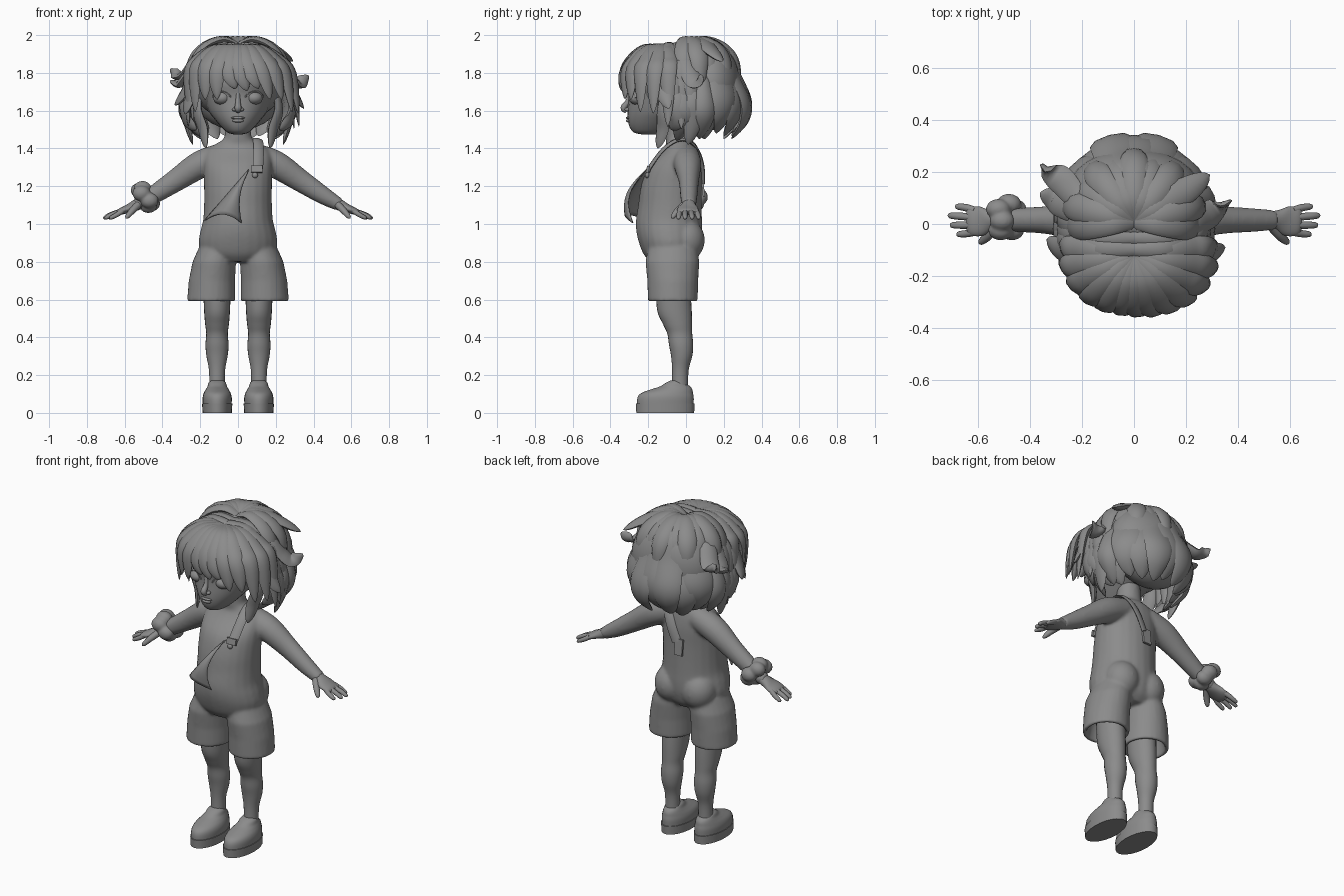
import bpy, bmesh, math
from mathutils import Vector, Matrix

cube = bpy.data.objects.get("Cube")
if cube:
    bpy.data.objects.remove(cube)

grey = bpy.data.materials.new("plain_grey")
grey.use_nodes = True
grey.diffuse_color = (0.26, 0.26, 0.26, 1)
grey.node_tree.nodes["Principled BSDF"].inputs["Base Color"].default_value = (0.26, 0.26, 0.26, 1)


def finish(name, bm, angle=50):
    bmesh.ops.recalc_face_normals(bm, faces=bm.faces)
    mesh = bpy.data.meshes.new(name)
    bm.to_mesh(mesh)
    bm.free()
    mesh.materials.append(grey)
    mesh.shade_smooth()
    mesh.set_sharp_from_angle(angle=math.radians(angle))
    ob = bpy.data.objects.new(name, mesh)
    bpy.context.scene.collection.objects.link(ob)
    return ob


def blend(ob, size, steps):
    """Fuse overlapping pieces into one smooth skin."""
    mod = ob.modifiers.new("blend", 'REMESH')
    mod.mode = 'VOXEL'
    mod.voxel_size = size
    mod.use_smooth_shade = True
    mod = ob.modifiers.new("soften", 'SMOOTH')
    mod.factor = .5
    mod.iterations = steps


def spline(pts, k=4):
    """Smooth curve through tuples of any length."""
    out = []
    for i in range(len(pts) - 1):
        a, b, c, d = (pts[max(i - 1, 0)], pts[i], pts[i + 1], pts[min(i + 2, len(pts) - 1)])
        for j in range(k):
            t = j / k
            out.append(tuple(q + t / 2 * (r - p + t * (2 * p - 5 * q + 4 * r - s + t * (3 * (q - r) + s - p)))
                             for p, q, r, s in zip(a, b, c, d)))
    return out + [tuple(pts[-1])]


def loft(bm, pts, ref=None, level=False, n=24):
    """Skin rings (x, y, z, width, depth); ref gives the depth direction."""
    rings = []
    for i, p in enumerate(pts):
        c = Vector(p[:3])
        t = Vector(pts[min(i + 1, len(pts) - 1)][:3]) - Vector(pts[max(i - 1, 0)][:3])
        t = Vector((0, 0, 1)) if level else t.normalized()
        r = ref(c) if ref else Vector((0, 1, 0))
        b = r.cross(t).normalized()
        a = t.cross(b)
        rings.append([bm.verts.new(c + b * p[3] * math.cos(w) + a * p[4] * math.sin(w))
                      for w in (math.tau * j / n for j in range(n))])
    for lo, hi in zip(rings, rings[1:]):
        for j in range(n):
            bm.faces.new((lo[j], lo[(j + 1) % n], hi[(j + 1) % n], hi[j]))
    bm.faces.new(rings[0][::-1])
    bm.faces.new(rings[-1])


def column(bm, rows, x=0, k=4):
    """Upright loft from rows (z, y, width, depth)."""
    loft(bm, spline([(x, y, z, a, b) for z, y, a, b in rows], k), level=True)


def ball(bm, c, r):
    m = Matrix.Translation(c) @ Matrix.Diagonal((*r, 1))
    bmesh.ops.create_uvsphere(bm, u_segments=24, v_segments=16, radius=1, matrix=m)


# Body: torso, neck, arms and shorts blended into one skin
bm = bmesh.new()
column(bm, [(.8, -.08, .13, .11), (.84, -.08, .19, .145), (.9, -.083, .208, .166), (.96, -.088, .2, .175),
            (1.02, -.09, .185, .175), (1.1, -.085, .18, .168), (1.2, -.078, .18, .16), (1.3, -.06, .181, .142),
            (1.38, -.03, .172, .1), (1.42, -.025, .125, .08), (1.45, -.04, .078, .068), (1.5, -.045, .068, .066),
            (1.57, -.05, .068, .066)])
for s in (1, -1):
    ball(bm, (s * .09, 0, .915), (.1, .1, .11))
    loft(bm, spline([(s * .08, 0, 1.36, .07, .07), (s * .2, .008, 1.315, .073, .073), (s * .33, .015, 1.23, .06, .054),
                     (s * .45, .015, 1.152, .048, .046), (s * .54, .015, 1.1, .034, .038)]))
    loft(bm, [(s * x, y, z, a, b) for x, y, z, a, b in (
        (.105, -.07, .88, .1, .13), (.126, -.072, .8, .115, .143), (.138, -.07, .7, .123, .135),
        (.142, -.07, .59, .128, .132), (.142, -.07, .59, .108, .11), (.128, -.07, .7, .1, .1))], level=True)
blend(finish("body_and_shorts", bm), .009, 8)

for s, side in ((1, "left"), (-1, "right")):
    # Hand: palm, four fingers and thumb
    bm = bmesh.new()
    up = lambda c: Vector((0, 0, 1))
    palm = [(.5, .015, 1.122, .034, .034), (.54, .015, 1.1, .036, .03), (.585, .01, 1.08, .056, .022),
            (.625, .012, 1.065, .055, .017), (.64, .012, 1.059, .045, .01)]
    loft(bm, spline([(s * p[0],) + p[1:] for p in palm]), up)
    for y, tip in ((.058, .685), (.028, .713), (-.004, .705), (-.034, .68)):
        f = [(s * .61, y * .9, 1.07, .014, .014), (s * (tip - .04), y * 1.08, 1.05, .014, .013),
             (s * (tip - .008), y * 1.15, 1.033, .011, .01), (s * tip, y * 1.15, 1.028, .003, .003)]
        loft(bm, spline(f), up, n=12)
    f = [(s * .53, -.01, 1.1, .02, .02), (s * .56, -.045, 1.07, .018, .017),
         (s * .585, -.068, 1.04, .013, .012), (s * .592, -.075, 1.03, .003, .003)]
    loft(bm, spline(f), up, n=12)
    finish(side + "_hand", bm)

    # Leg with knee and calf
    bm = bmesh.new()
    column(bm, [(.72, -.07, .075, .088), (.55, -.062, .069, .092), (.47, -.045, .063, .077), (.42, -.033, .057, .066),
                (.36, -.026, .061, .064), (.3, -.023, .056, .056), (.22, -.03, .042, .043), (.1, -.032, .042, .044)],
           s * .111)
    finish(side + "_leg", bm)

    # Shoe: sole, upper and tongue
    bm = bmesh.new()
    column(bm, [(0, -.11, .078, .153), (.05, -.11, .08, .156)], s * .11, 1)
    finish(side + "_sole", bm)
    bm = bmesh.new()
    column(bm, [(.04, -.11, .076, .15), (.08, -.108, .077, .149), (.105, -.1, .071, .137), (.125, -.075, .06, .108),
                (.14, -.058, .052, .08), (.16, -.055, .045, .05), (.172, -.055, .03, .025)], s * .11)
    finish(side + "_shoe", bm)

    # Eye with a rim of eyelid
    bm = bmesh.new()
    ball(bm, (s * .085, -.258, 1.667), (.046, .046, .036))
    finish(side + "_eye", bm)
    bm = bmesh.new()
    rim = [(s * .085 + .045 * math.cos(w), -.28 + .016 * s * math.cos(w), 1.668 + .034 * math.sin(w), .006, .008)
           for w in (math.pi * j / 12 for j in range(13))]
    loft(bm, rim, n=8)
    finish(side + "_eyelid", bm)

# Head with nose and lips
bm = bmesh.new()
column(bm, [(1.474, -.19, .02, .04), (1.484, -.19, .055, .085), (1.51, -.175, .085, .122), (1.55, -.15, .12, .158),
            (1.6, -.11, .157, .2), (1.68, -.09, .186, .216), (1.76, -.08, .2, .238), (1.85, -.07, .17, .2),
            (1.92, -.07, .08, .1)])
finish("head", bm)
bm = bmesh.new()
loft(bm, spline([(0, -.293, 1.7, .012, .014), (0, -.306, 1.65, .013, .014),
                 (0, -.33, 1.615, .018, .017), (0, -.314, 1.597, .012, .012)]), n=16)
for s in (1, -1):
    ball(bm, (s * .019, -.31, 1.606), (.012, .015, .01))
finish("nose", bm)
bm = bmesh.new()
ball(bm, (0, -.304, 1.562), (.036, .014, .008))
ball(bm, (0, -.302, 1.547), (.03, .016, .01))
finish("lips", bm)

# Hanging bib corner
bm = bmesh.new()
top, left, mid, right = (Vector(p) for p in ((.065, -.2, 1.3), (-.18, -.19, 1.02), (-.09, -.4, 1.09), (.02, -.285, 1.005)))
N = 12
grid = []
for i in range(N + 1):
    u = .04 + .96 * i / N
    row = []
    for j in range(N + 1):
        v = j / N
        edge = left * (1 - v) ** 2 + mid * 2 * v * (1 - v) + right * v * v
        p = top.lerp(edge, u)
        wave = math.sin(math.pi * u)
        p += Vector((-.03 * v, -.06 * (.35 + .65 * v), 0)) * wave
        row.append(bm.verts.new(p))
    grid.append(row)
for a, b in zip(grid, grid[1:]):
    for j in range(N):
        bm.faces.new((a[j], a[j + 1], b[j + 1], b[j]))
finish("bib_flap", bm).modifiers.new("cloth", 'SOLIDIFY').thickness = .008

# Shoulder strap, buckle, button and back tab
bm = bmesh.new()
strap = [(.0, .09, 1.22), (.04, .087, 1.31), (.075, .062, 1.39), (.098, .01, 1.44), (.105, -.05, 1.442),
         (.11, -.12, 1.395), (.106, -.185, 1.31), (.1, -.2, 1.28)]
loft(bm, spline([p + (.028, .008) for p in strap]), lambda c: c - Vector((.08, -.05, 1.3)), n=8)
finish("strap", bm, 30)
bm = bmesh.new()
for c, size, tilt in (((.1, -.203, 1.29), (.06, .014, .035), -.25), ((-.015, .09, 1.19), (.052, .012, .095), .12)):
    m = Matrix.Translation(c) @ Matrix.Rotation(tilt, 4, 'X') @ Matrix.Diagonal((*size, 1))
    bmesh.ops.create_cube(bm, size=1, matrix=m)
finish("buckle_and_back_tab", bm, 30)
bm = bmesh.new()
ball(bm, (.09, -.205, 1.258), (.015, .012, .015))
finish("button", bm)

# Gathered wrist band
bm = bmesh.new()
for j in range(7):
    w = math.tau * j / 7
    q = Vector((-.49, .024, 1.143)) + .052 * (math.cos(w) * Vector((0, 1, 0)) + math.sin(w) * Vector((-.5, 0, .85)))
    ball(bm, q + Vector((.01 * (-1) ** j, 0, 0)), (.048, .04, .042))
blend(finish("wrist_band", bm), .007, 4)

# Hair mass beneath the locks
bm = bmesh.new()
ball(bm, (0, -.06, 1.75), (.25, .215, .2))
ball(bm, (0, .13, 1.73), (.255, .16, .235))
finish("hair_base", bm)


def lock(bm, pts, width, thick=.026):
    """Flat strand that swells, then tapers to a point."""
    path = spline([tuple(p) for p in pts], 6)
    out = []
    for i, p in enumerate(path):
        s = i / (len(path) - 1)
        f = max((.35 + .95 * s) * (1 - s ** 2.5) ** .85, .02)
        out.append(p + (width * f * 1.4, thick * min(1, f * 1.4)))
    loft(bm, out, lambda c: c - Vector((0, 0, 1.5)), n=8)


# Fringe radiating from the crown and sweeping aside
bm = bmesh.new()
for i in range(15):
    deg = -112 + 16 * i
    a = math.radians(deg)
    d = Vector((math.sin(a), -math.cos(a), 0))
    R = .215 + .062 * d.x ** 2
    o = Vector((0, -.125, 0))
    low = 1.735 - .15 * (abs(deg) / 80) ** 1.3 - .03 * (i % 2)
    side = Vector((.04, 0, 0)) if deg > -30 else Vector((.01, 0, 0))
    lock(bm, [o + d * R * f + side * g + Vector((0, 0, z)) for f, g, z in (
        (0, 0, 1.935), (.45, 0, 1.93), (.8, .1, 1.865), (.97, .5, 1.79), (1, 1.2, low))], .056)
finish("fringe", bm)

# Back hair: a long lower tier and a short upper tier
bm = bmesh.new()
for i in range(11):
    a = math.radians(-100 + 20 * i)
    d = Vector((math.sin(a), math.cos(a), 0))
    R = .26 - .016 * (i % 2)
    o = Vector((0, .07, 0))
    lock(bm, [o + d * R * f + Vector((0, 0, z + .015 * (i % 3))) for f, z in (
        (.1, 1.92), (.55, 1.9), (.78, 1.77), (1.0, 1.64), (.96, 1.54), (.7, 1.45))], .085)
finish("back_hair", bm)
bm = bmesh.new()
for i in range(11):
    a = math.radians(-95 + 19 * i)
    d = Vector((math.sin(a), math.cos(a), 0))
    R = .235 + .02 * (i % 2)
    lock(bm, [d * R * f + Vector((0, .01, z)) for f, z in (
        (0, 1.95), (.35, 1.976), (.75, 1.935), (1, 1.85), (1.08, 1.7))], .055, .024)
finish("crown_hair", bm)

# Side hair: swept bands, cheek locks and lower locks
bm = bmesh.new()
for s in (1, -1):
    for y in (-.1, -.055, -.01):
        lock(bm, [(0, y, 1.945), (s * .12, y, 1.935), (s * .215, y + .01, 1.85),
                  (s * .27, y + .03, 1.74), (s * .29, y + .05, 1.58)], .055)
    lock(bm, [(s * .19, -.1, 1.76), (s * .215, -.12, 1.61), (s * .185, -.125, 1.5), (s * .17, -.15, 1.4)], .042, .018)
    for y, x, z in ((-.03, .16, 1.44), (.03, .24, 1.42), (.09, .2, 1.45), (-.06, .22, 1.5)):
        lock(bm, [(s * .23, y, 1.8), (s * .285, y + .01, 1.66), (s * .275, y + .01, 1.56), (s * x, y - .02, z)], .055, .022)
finish("side_hair", bm)

# Flicked tips
bm = bmesh.new()
for tip in ([(.03, -.03, 1.95), (.2, -.01, 1.89), (.28, .03, 1.78), (.32, .06, 1.745), (.375, .09, 1.785)],
            [(-.05, .02, 1.95), (-.2, .09, 1.89), (-.27, .16, 1.8), (-.31, .19, 1.78), (-.36, .225, 1.82)],
            [(-.05, -.02, 1.95), (-.2, .04, 1.88), (-.28, .08, 1.77), (-.31, .1, 1.74), (-.36, .12, 1.76)],
            [(.08, -.2, 1.9), (.2, -.17, 1.83), (.27, -.13, 1.73), (.35, -.09, 1.61)],
            [(-.1, -.15, 1.92), (-.22, -.12, 1.82), (-.28, -.1, 1.7), (-.335, -.06, 1.63)],
            [(-.1, -.2, 1.9), (-.2, -.18, 1.8), (-.25, -.16, 1.68), (-.28, -.17, 1.58)],
            [(.02, .0, 1.96), (.1, .08, 1.965), (.2, .13, 1.92), (.29, .19, 1.86)]):
    lock(bm, tip, .055, .022)
finish("flicked_tips", bm)
